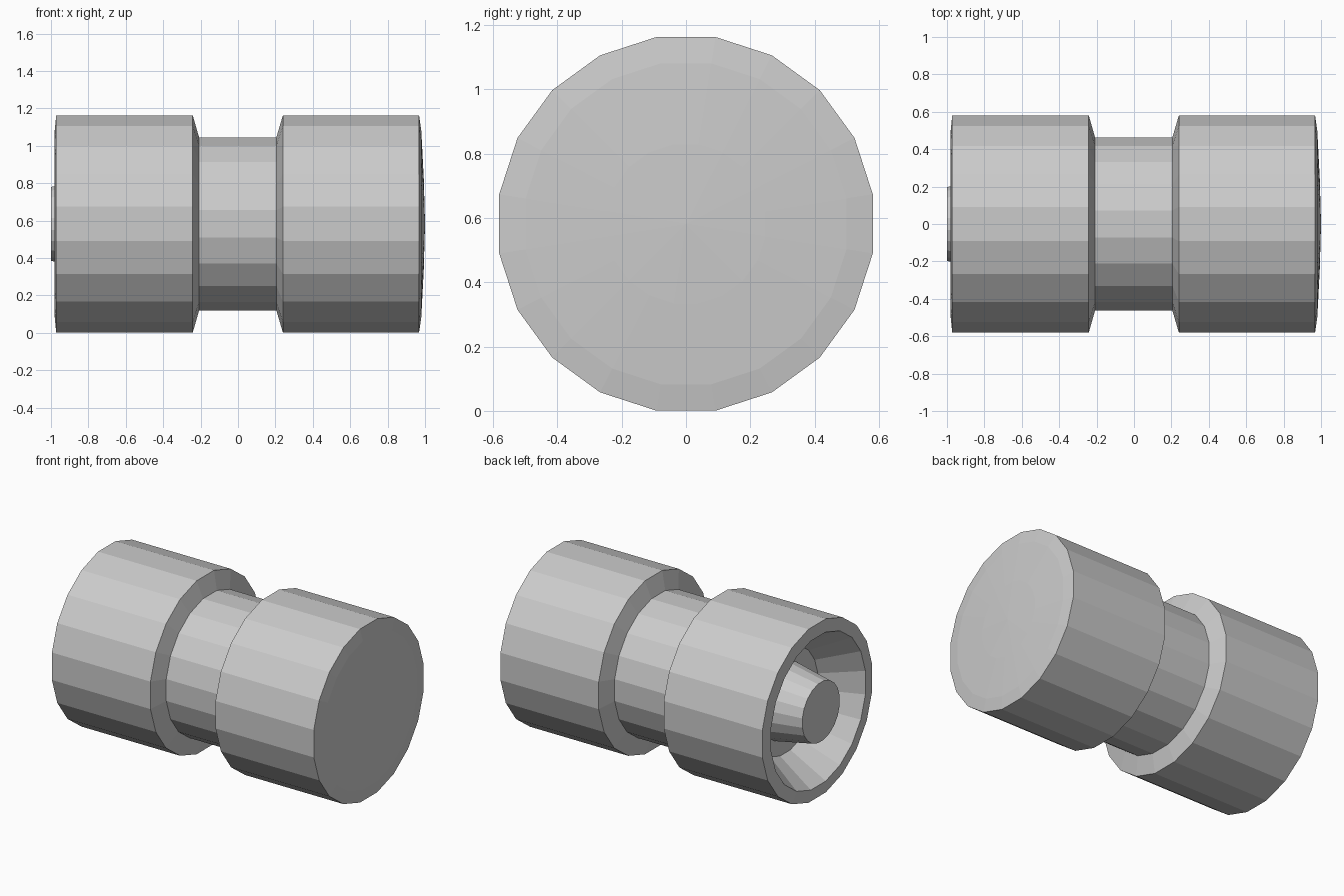
import bpy, bmesh, math

if "Cube" in bpy.data.objects:
    bpy.data.objects.remove(bpy.data.objects["Cube"])

SIDES = 20
AXIS_Z = 0.582


def lathe_x(name, profile):
    """Revolve (x, radius) points about the X axis; zero radius makes a pole."""
    bm = bmesh.new()
    rings = []
    for x, r in profile:
        if r == 0:
            rings.append([bm.verts.new((x, 0, AXIS_Z))] * SIDES)
            continue
        ring = []
        for i in range(SIDES):
            a = math.tau * (i + 0.5) / SIDES
            ring.append(bm.verts.new((x, r * math.cos(a), AXIS_Z + r * math.sin(a))))
        rings.append(ring)
    for a, b in zip(rings, rings[1:]):
        for i in range(SIDES):
            j = (i + 1) % SIDES
            bm.faces.new(list(dict.fromkeys((a[i], a[j], b[j], b[i]))))
    bmesh.ops.recalc_face_normals(bm, faces=bm.faces)
    mesh = bpy.data.meshes.new(name)
    bm.to_mesh(mesh)
    bm.free()
    obj = bpy.data.objects.new(name, mesh)
    bpy.context.collection.objects.link(obj)
    return obj


# Grooved drum with a recessed left end, tapered centre post and domed right end
lathe_x("grooved_drum", [
    # post and recess
    (-1.0, 0), (-1.0, 0.2), (-0.735, 0.25), (-0.735, 0.35),
    # left rim and drum
    (-0.98, 0.505), (-0.972, 0.588), (-0.242, 0.588),
    # groove
    (-0.208, 0.468), (0.205, 0.468), (0.24, 0.588),
    # right drum and shallow dome
    (0.968, 0.588), (0.98, 0.505), (0.993, 0.25), (1.0, 0),
])
